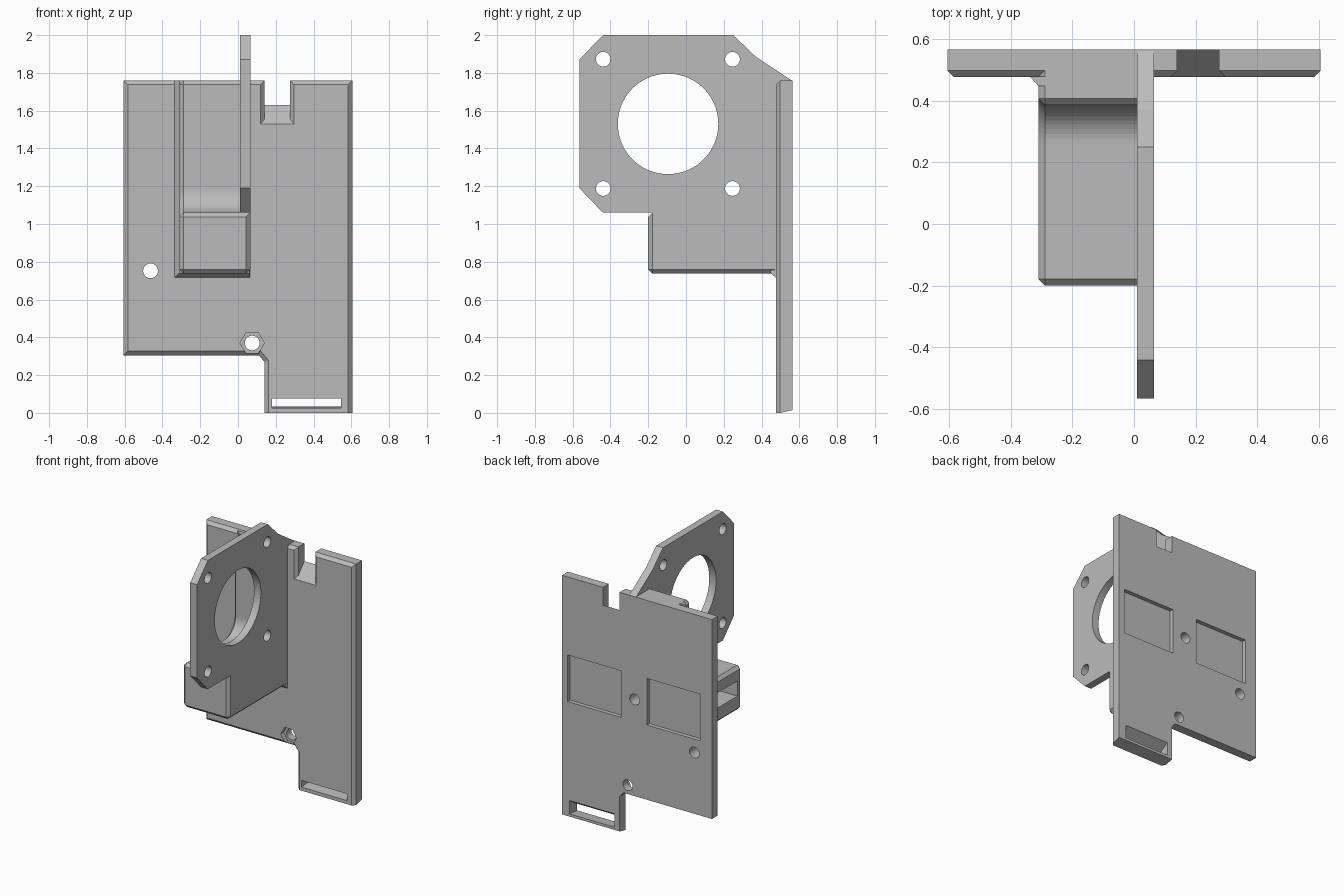
import bpy, bmesh, math
from mathutils import Vector

cube = bpy.data.objects.get("Cube")
if cube:
    bpy.data.objects.remove(cube, do_unlink=True)

grey = bpy.data.materials.new("plain grey")
grey.use_nodes = True
grey.diffuse_color = (0.5, 0.5, 0.5, 1)
grey.node_tree.nodes["Principled BSDF"].inputs["Base Color"].default_value = (0.5, 0.5, 0.5, 1)


def finish(name, bm):
    bmesh.ops.recalc_face_normals(bm, faces=bm.faces)
    mesh = bpy.data.meshes.new(name)
    bm.to_mesh(mesh)
    bm.free()
    mesh.materials.append(grey)
    obj = bpy.data.objects.new(name, mesh)
    bpy.context.collection.objects.link(obj)
    return obj


def prism(name, pts, axis, lo, hi, chamfer=None, width=0.022):
    """Extrude a profile along x (pts are y, z) or y (pts are x, z)."""
    bm = bmesh.new()
    place = (lambda p, d: (d, *p)) if axis == "x" else (lambda p, d: (p[0], d, p[1]))
    a = [bm.verts.new(place(p, lo)) for p in pts]
    b = [bm.verts.new(place(p, hi)) for p in pts]
    bm.faces.new(a)
    bm.faces.new(b[::-1])
    for i in range(len(pts)):
        j = (i + 1) % len(pts)
        bm.faces.new((a[i], a[j], b[j], b[i]))
    bmesh.ops.recalc_face_normals(bm, faces=bm.faces)
    if chamfer:
        edges = [e for e in bm.edges if chamfer(*(v.co for v in e.verts))]
        bmesh.ops.bevel(bm, geom=edges, offset=width, segments=1, affect="EDGES")
    return finish(name, bm)


def rect(x0, x1, z0, z1):
    return [(x0, z0), (x1, z0), (x1, z1), (x0, z1)]


def frustum(name, r0, y0, r1, y1):
    """Block whose x-z rectangle changes from r0 at y0 to r1 at y1."""
    bm = bmesh.new()
    a = [bm.verts.new((x, y0, z)) for x, z in rect(*r0)]
    b = [bm.verts.new((x, y1, z)) for x, z in rect(*r1)]
    bm.faces.new(a)
    bm.faces.new(b[::-1])
    for i in range(4):
        j = (i + 1) % 4
        bm.faces.new((a[i], a[j], b[j], b[i]))
    return finish(name, bm)


def circle(u, v, r, n=40):
    return [(u + r * math.cos(2 * math.pi * i / n), v + r * math.sin(2 * math.pi * i / n))
            for i in range(n)]


def cut(targets, cutter):
    for obj in targets:
        mod = obj.modifiers.new("cut", "BOOLEAN")
        mod.operation, mod.solver, mod.object = "DIFFERENCE", "EXACT", cutter
        bpy.context.view_layer.objects.active = obj
        bpy.ops.object.modifier_apply(modifier=mod.name)
    bpy.data.objects.remove(cutter, do_unlink=True)


# Back plate with its lower tab, chamfered around the front
FRONT, BACK = 0.476, 0.565
outline = [(-0.605, 0.305), (0.11, 0.305), (0.14, 0.27), (0.14, 0), (0.605, 0),
           (0.605, 1.76), (-0.605, 1.76)]
back_plate = prism("back_plate", outline, "y", FRONT, BACK,
                   lambda p, q: p.y < 0.5 and q.y < 0.5 and max(p.z, q.z) > 0.01)
for v in back_plate.data.vertices:
    if v.co.z < 0.01 and v.co.y > 0.55:
        v.co.z = 0.015

# Motor flange standing off the plate
flange = [(-0.565, 1.19), (-0.44, 1.06), (0.55, 1.06), (0.56, 1.76), (0.37, 1.885),
          (0.25, 2), (-0.44, 2), (-0.565, 1.87)]
motor_flange = prism("motor_flange", flange, "x", 0.01, 0.065)

# Housing: low box that sweeps up into the thick rear block
sweep = [(0.26 + 0.125 * math.sin(t), 1.185 - 0.125 * math.cos(t))
         for t in (i * math.pi / 24 for i in range(12, -1, -1))]
profile = [(-0.2, 0.737), (0.53, 0.737), (0.53, 1.76), (0.385, 1.76), *sweep, (-0.2, 1.06)]


def housing_edge(p, q):
    front = max(p.y, q.y) < -0.19
    bottom = max(p.z, q.z) < 0.74 and min(p.y, q.y) < 0.5
    left = max(p.x, q.x) < -0.3 and min(p.y, q.y) < 0.5
    crown = min(p.z, q.z) > 1.75 and max(p.y, q.y) < 0.4
    return front or bottom or left or crown


housing = prism("housing", profile, "x", -0.31, 0.065, housing_edge)

# Flared foot where the housing meets the plate
housing_foot = frustum("housing_foot", (-0.31, 0.06, 0.74, 1.76), 0.447,
                       (-0.337, 0.065, 0.715, 1.76), 0.478)

# Motor bore and screw holes through the flange
cut([motor_flange], prism("bore", circle(-0.095, 1.53, 0.266, 72), "x", -0.1, 0.2))
for y in (-0.438, 0.246):
    for z in (1.188, 1.872):
        cut([motor_flange], prism("screw", circle(y, z, 0.039), "x", -0.1, 0.2))

# Plate holes, one with a hexagonal nut recess
for x, z in ((-0.463, 0.752), (0.075, 0.37)):
    cut([back_plate], prism("hole", circle(x, z, 0.039), "y", 0.4, 0.7))
cut([back_plate], prism("nut", circle(0.075, 0.37, 0.064, 6), "y", 0.4, 0.51))

# Shallow pockets in the back
for x in (-0.51, 0.13):
    cut([back_plate], prism("pocket", rect(x, x + 0.43, 0.85, 1.19), "y", 0.535, 0.7))

# Blind screw hole into the housing, and the side slot
cut([back_plate, housing, housing_foot],
    prism("blind_hole", circle(0.02, 1.02 - 0.01, 0.039), "y", 0.2, 0.7))
cut([housing], frustum("side_slot", (-0.4, 0, 0.85, 0.96), -0.15, (-0.4, 0, 0.85, 0.96), 0.2))

# Top notch: sloping floor, chamfered front
slope = [(0.45, 1.5), (0.6, 1.67), (0.6, 1.9), (0.45, 1.9)]
cut([back_plate], prism("notch", slope, "x", 0.14, 0.276))
cut([back_plate], frustum("notch_flare", (0.116, 0.3, 1.525, 1.9), 0.472,
                          (0.14, 0.276, 1.555, 1.9), 0.498))

# Strap slot in the tab, widening to the rear
cut([back_plate], frustum("strap_slot", (0.18, 0.545, 0.025, 0.068), 0.465,
                          (0.18, 0.545, 0.035, 0.135), 0.57))
